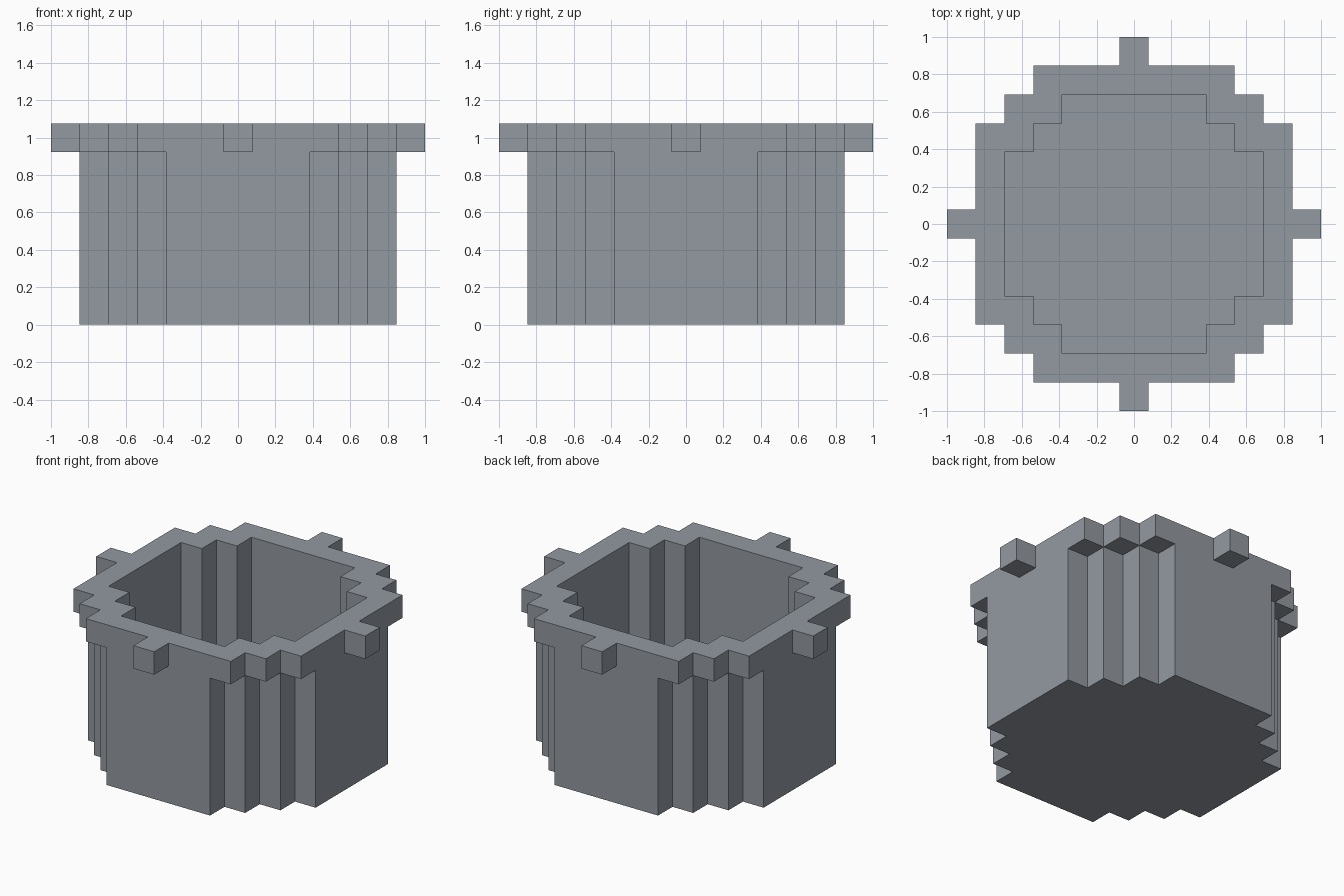
import bpy
import bmesh
import math
from mathutils import Vector

cube = bpy.data.objects.get("Cube")
if cube:
    bpy.data.objects.remove(cube, do_unlink=True)

UNIT = 2 / 13          # edge of one block
LAYERS = 7             # block layers from base to rim


def stepped_disc(reach, diagonal):
    """Block positions of a square whose corners are cut into steps."""
    span = range(-reach, reach + 1)
    return {(i, j) for i in span for j in span if abs(i) + abs(j) <= diagonal}


def layer(footprint, k):
    return {(i, j, k) for i, j in footprint}


def build_blocks(name, blocks, material):
    """Skin the outside of a set of blocks and merge the flat faces."""
    bm = bmesh.new()
    for block in blocks:
        centre = Vector(block) + Vector((0, 0, 0.5))
        for axis in range(3):
            for sign in (-1, 1):
                neighbour = list(block)
                neighbour[axis] += sign
                if tuple(neighbour) in blocks:
                    continue
                n, u, v = Vector(), Vector(), Vector()
                n[axis] = sign * 0.5
                u[(axis + 1) % 3] = 0.5
                v[(axis + 2) % 3] = 0.5 * sign
                corners = (-u - v, u - v, u + v, v - u)
                bm.faces.new([bm.verts.new((centre + n + c) * UNIT) for c in corners])
    bmesh.ops.remove_doubles(bm, verts=bm.verts[:], dist=UNIT * 0.01)
    bmesh.ops.dissolve_limit(bm, angle_limit=math.radians(1),
                             verts=bm.verts[:], edges=bm.edges[:])
    mesh = bpy.data.meshes.new(name)
    bm.to_mesh(mesh)
    bm.free()
    mesh.materials.append(material)
    obj = bpy.data.objects.new(name, mesh)
    bpy.context.collection.objects.link(obj)
    return obj


# Iron grey
iron = bpy.data.materials.new("iron_grey")
colour = (0.29, 0.32, 0.355, 1)
iron.diffuse_color = colour
iron.use_nodes = True
bsdf = next(n for n in iron.node_tree.nodes if n.type == "BSDF_PRINCIPLED")
bsdf.inputs["Base Color"].default_value = colour

outside = stepped_disc(5, 7)
hollow = stepped_disc(4, 6)

# Floor
blocks = layer(outside, 0)
# Walls
for k in range(1, LAYERS - 1):
    blocks |= layer(outside - hollow, k)
# Wider rim
blocks |= layer(stepped_disc(5, 8) - hollow, LAYERS - 1)
# Four lugs flush with the rim
blocks |= layer({(6, 0), (-6, 0), (0, 6), (0, -6)}, LAYERS - 1)

build_blocks("stepped_pot", blocks, iron)
